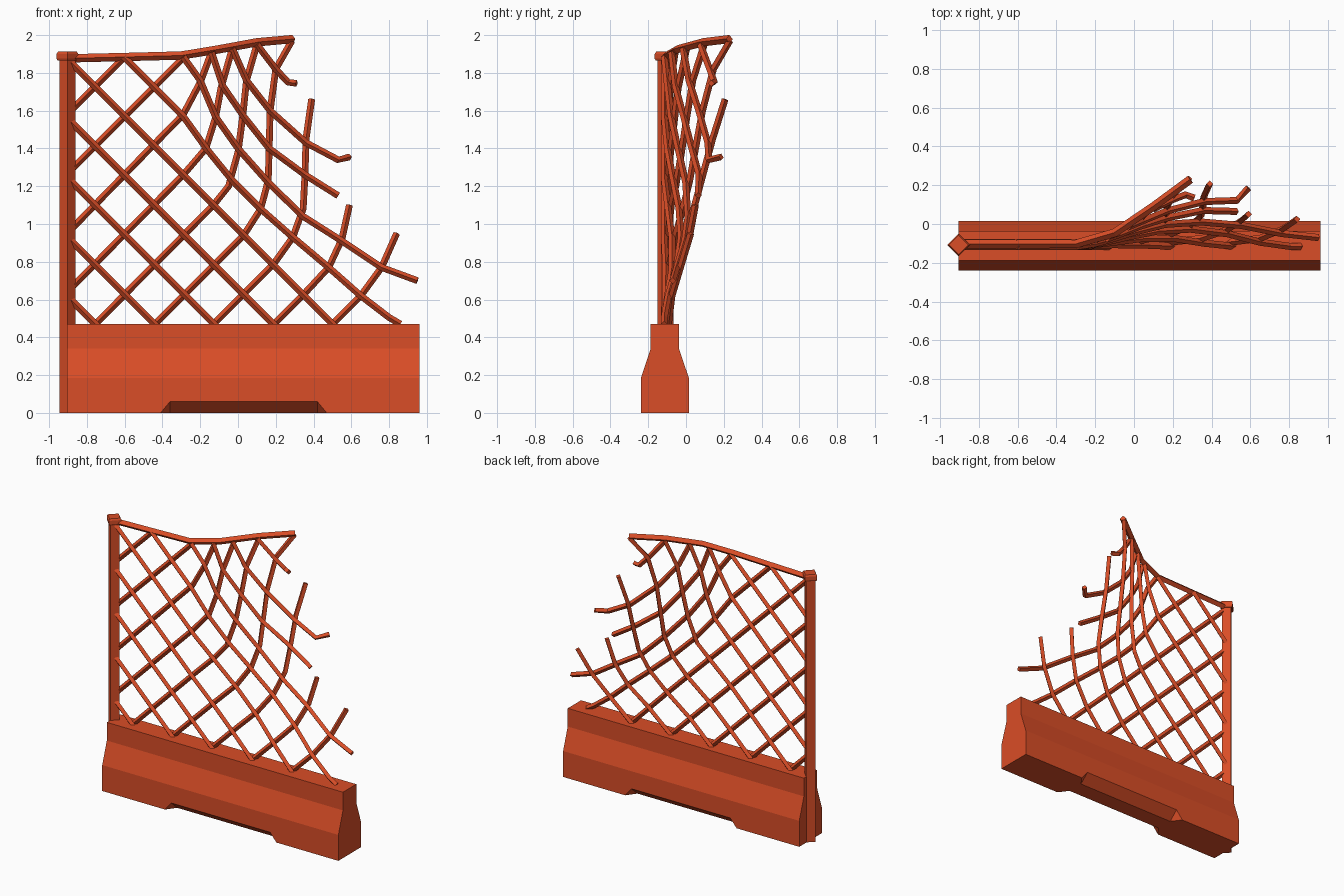
import bpy, bmesh
from mathutils import Vector

cube = bpy.data.objects.get("Cube")
if cube:
    bpy.data.objects.remove(cube, do_unlink=True)

paint = bpy.data.materials.new("orange_red")
paint.use_nodes = True
paint.diffuse_color = (0.70, 0.075, 0.02, 1)
paint.node_tree.nodes["Principled BSDF"].inputs["Base Color"].default_value = paint.diffuse_color


def finish(name, bm):
    """Turn a bmesh into a painted object."""
    bmesh.ops.recalc_face_normals(bm, faces=bm.faces)
    mesh = bpy.data.meshes.new(name)
    bm.to_mesh(mesh)
    bm.free()
    mesh.materials.append(paint)
    obj = bpy.data.objects.new(name, mesh)
    bpy.context.collection.objects.link(obj)
    return obj


def loft(name, rings):
    """Skin a row of equal rings and close both ends."""
    bm = bmesh.new()
    rows = [[bm.verts.new(p) for p in ring] for ring in rings]
    count = len(rows[0])
    for a, b in zip(rows, rows[1:]):
        for i in range(count):
            j = (i + 1) % count
            bm.faces.new((a[i], a[j], b[j], b[i]))
    bm.faces.new(rows[0])
    bm.faces.new(rows[-1])
    return finish(name, bm)


def fold(x, z):
    """How far the torn upper corner is pushed backwards."""
    t = min(max((x + 0.3) / 0.85, 0), 1)
    return 0.42 * t * t * (3 - 2 * t) * max((z - 0.55) / 1.4, 0)


def bar(name, points, radius, base_y):
    """Sweep a diamond section along a path given as x, z and optional extra y."""
    path = []
    flat = [(p[0], p[1], p[2] if len(p) > 2 else 0) for p in points]
    for a, b in zip(flat, flat[1:]):
        a, b = Vector(a), Vector(b)
        steps = max(1, round((b - a).length / 0.22))
        path += [a.lerp(b, k / steps) for k in range(steps)]
    path.append(Vector(flat[-1]))
    path = [Vector((x, base_y + fold(x, z) + extra, z)) for x, z, extra in path]
    rings = []
    for i, p in enumerate(path):
        tangent = (path[min(i + 1, len(path) - 1)] - path[max(i - 1, 0)]).normalized()
        side = tangent.cross(Vector((0, 1, 0))).normalized()
        depth = side.cross(tangent)
        rings.append([p + d * radius for d in (side, depth, -side, -depth)])
    return loft(name, rings)


# Concrete barrier: stepped profile, mirrored about its middle plane
MID = -0.112
half = [(0.127, 0), (0.127, 0.185), (0.075, 0.34), (0.075, 0.47)]
profile = half + [(-y, z) for y, z in reversed(half)]
barrier = loft("barrier", [[(x, MID + y, z) for y, z in profile] for x in (-0.905, 0.96)])

# Wedge notches under both long edges
for side in (-1, 1):
    bm = bmesh.new()
    for end in (-1, 1):
        inner = Vector((0.03 + end * 0.39, MID + side * 0.06, 0))
        low = Vector((0.03 + end * 0.44, MID + side * 0.127, 0))
        top = Vector((0.03 + end * 0.39, MID + side * 0.127, 0.06))
        low = inner + (low - inner) * 1.4
        top = inner + (top - inner) * 1.4
        drop = Vector((0, 0, -0.05))
        for p in (inner, low, top, inner + drop, low + drop):
            bm.verts.new(p)
    bmesh.ops.convex_hull(bm, input=bm.verts)
    cutter = finish("notch_cutter", bm)
    cutter.hide_render = True
    cut = barrier.modifiers.new("notch", "BOOLEAN")
    cut.operation = "DIFFERENCE"
    cut.solver = "EXACT"
    cut.object = cutter
    bpy.context.view_layer.objects.active = barrier
    bpy.ops.object.modifier_apply(modifier=cut.name)
    bpy.data.objects.remove(cutter, do_unlink=True)


# Post and its cap, both set cornerwise
def diamond(r, z):
    x, y = -0.903, -0.108
    return [(x + r, y, z), (x, y + r, z), (x - r, y, z), (x, y - r, z)]


loft("post", [diamond(0.043, 0), diamond(0.043, 1.88)])
loft("post_cap", [diamond(0.052, 1.865), diamond(0.058, 1.875),
                  diamond(0.058, 1.9), diamond(0.05, 1.912)])

# Top rail
bar("top_rail", [(-0.89, 1.877), (-0.6, 1.884), (-0.3, 1.892), (-0.1, 1.925),
                 (0.1, 1.962), (0.29, 1.979)], 0.022, -0.103)

# Mesh wires that stay straight
WIRE, FRONT, BACK = 0.018, -0.115, -0.095
POST_X, FOOT = -0.885, 0.455
for k in range(5):
    total = -0.285 + k * 0.314
    bar("falling_wire", [(POST_X, total - POST_X), (total - FOOT, FOOT)], WIRE, FRONT)
for k in range(2):
    rise = 2.17 + k * 0.315
    bar("rising_wire", [(POST_X, POST_X + rise), (1.885 - rise, 1.885)], WIRE, BACK)

# Bent wires climbing to the right
rising = [
    [(POST_X, 0.97), (-0.29, 1.58), (-0.2, 1.75), (-0.14, 1.91)],
    [(POST_X, 0.66), (-0.29, 1.26), (-0.17, 1.4), (-0.12, 1.56), (-0.09, 1.72), (-0.03, 1.93)],
    [(-0.77, FOOT), (-0.13, 1.1), (-0.05, 1.2), (0, 1.38), (0.025, 1.57), (0.045, 1.76), (0.1, 1.95)],
    [(-0.455, FOOT), (0.03, 0.94), (0.12, 1.08), (0.16, 1.23), (0.165, 1.4), (0.17, 1.6),
     (0.2, 1.82), (0.285, 1.97)],
    [(-0.145, FOOT), (0.19, 0.79), (0.29, 0.93), (0.345, 1.08), (0.355, 1.27), (0.36, 1.45), (0.39, 1.66)],
    [(0.175, FOOT), (0.35, 0.63), (0.48, 0.77), (0.55, 0.92), (0.59, 1.1, -0.02)],
    [(0.485, FOOT), (0.65, 0.62), (0.76, 0.77), (0.84, 0.95)],
]
for points in rising:
    bar("bent_rising_wire", points, WIRE, BACK)

# Bent wires dropping to the right, some with kinked broken ends
falling = [
    [(0.1, 1.95), (0.2, 1.82), (0.265, 1.75), (0.31, 1.745, -0.04)],
    [(-0.03, 1.93), (0.045, 1.76), (0.17, 1.6), (0.36, 1.43), (0.53, 1.34), (0.59, 1.355, 0.06)],
    [(-0.14, 1.91), (-0.08, 1.73), (0.03, 1.57), (0.165, 1.4), (0.355, 1.26), (0.53, 1.15)],
    [(-0.29, 1.885), (-0.2, 1.76), (-0.12, 1.57), (0, 1.4), (0.16, 1.22), (0.345, 1.04),
     (0.55, 0.91), (0.76, 0.77), (0.95, 0.7)],
    [(-0.605, 1.885), (-0.29, 1.57), (-0.16, 1.39), (-0.03, 1.23), (0.12, 1.08), (0.29, 0.93),
     (0.48, 0.77), (0.65, 0.62), (0.8, 0.505), (0.86, 0.47)],
]
for points in falling:
    bar("bent_falling_wire", points, WIRE, FRONT)
